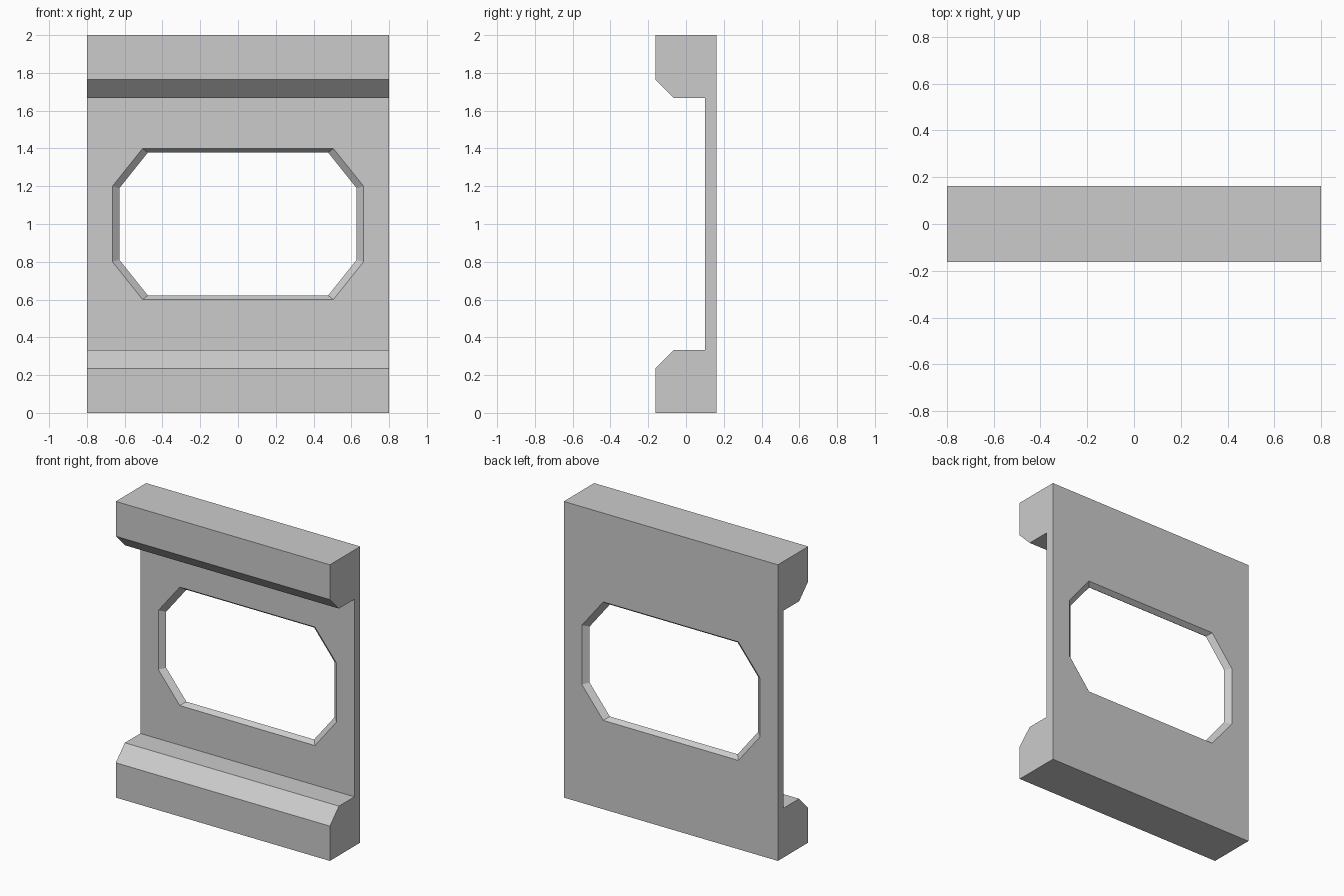
import bpy, bmesh

if "Cube" in bpy.data.objects:
    bpy.data.objects.remove(bpy.data.objects["Cube"])


def loft(name, rings):
    """Solid skinned through matching closed rings, capped at both ends."""
    bm = bmesh.new()
    loops = [[bm.verts.new(p) for p in ring] for ring in rings]
    n = len(loops[0])
    for a, b in zip(loops, loops[1:]):
        for i in range(n):
            j = (i + 1) % n
            bm.faces.new((a[i], a[j], b[j], b[i]))
    bm.faces.new(loops[0])
    bm.faces.new(loops[-1])
    bmesh.ops.recalc_face_normals(bm, faces=bm.faces)
    mesh = bpy.data.meshes.new(name)
    bm.to_mesh(mesh)
    bm.free()
    obj = bpy.data.objects.new(name, mesh)
    bpy.context.collection.objects.link(obj)
    return obj


# Wall panel: C-shaped side profile, lower half mirrored to the top
lower = [(0.162, 0), (-0.162, 0), (-0.162, 0.235), (-0.065, 0.333), (0.1, 0.333)]
profile = lower + [(y, 2 - z) for y, z in reversed(lower)]
panel = loft("wall_panel", [[(x, y, z) for y, z in profile] for x in (-0.8, 0.8)])

# Window opening: octagon narrowing to a ridge halfway through the wall
corner = [(0.665, 0.2), (0.505, 0.4)]
quarter = corner + [(-x, z) for x, z in reversed(corner)]
octagon = quarter + [(-x, -z) for x, z in quarter]


def ring(y, s):
    return [(x * s, y, 1 + z * s) for x, z in octagon]


mid, half, pinch = 0.131, 0.031, 0.055
cutter = loft("window_cutter", [ring(mid + half * k, 1 - pinch * (1 - abs(k)))
                                for k in (-2, 0, 2)])
cutter.hide_render = True

cut = panel.modifiers.new("window", 'BOOLEAN')
cut.operation = 'DIFFERENCE'
cut.solver = 'EXACT'
cut.object = cutter
bpy.context.view_layer.objects.active = panel
bpy.ops.object.modifier_apply(modifier=cut.name)
bpy.data.objects.remove(cutter)
